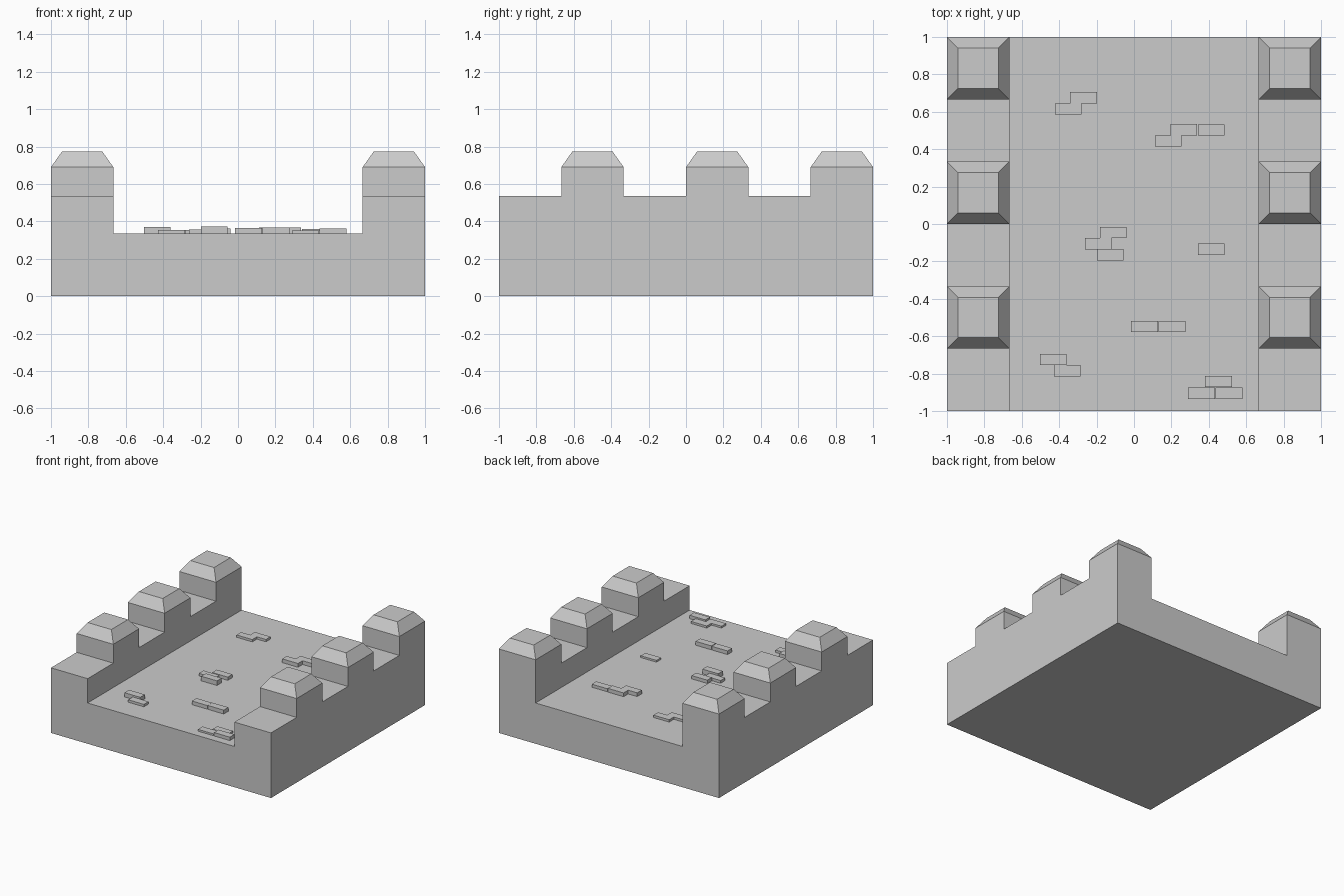
import bpy, bmesh

if "Cube" in bpy.data.objects:
    bpy.data.objects.remove(bpy.data.objects["Cube"])

FLOOR, WALL, MERLON, CAP = 0.335, 0.535, 0.69, 0.083
T = 1 / 3                     # wall thickness and merlon size


def add_object(name, bm):
    bmesh.ops.recalc_face_normals(bm, faces=bm.faces[:])
    mesh = bpy.data.meshes.new(name)
    bm.to_mesh(mesh)
    bm.free()
    obj = bpy.data.objects.new(name, mesh)
    bpy.context.collection.objects.link(obj)


def cut(bm, axis, pos):
    co = [0, 0, 0]
    no = [0, 0, 0]
    co[axis], no[axis] = pos, 1
    bmesh.ops.bisect_plane(bm, geom=bm.verts[:] + bm.edges[:] + bm.faces[:],
                           plane_co=co, plane_no=no)


def raise_faces(bm, faces, height):
    out = bmesh.ops.extrude_face_region(bm, geom=faces)["geom"]
    for v in (g for g in out if isinstance(g, bmesh.types.BMVert)):
        v.co.z = height


def top_faces(bm, z):
    bm.normal_update()
    return [f for f in bm.faces if f.normal.z > 0.9
            and abs(f.calc_center_median().z - z) < 1e-4]


# Rampart: walkway slab, side walls raised from it, merlons raised from walls
bm = bmesh.new()
bmesh.ops.create_cube(bm, size=2)
for v in bm.verts:
    v.co.z = FLOOR if v.co.z > 0 else 0
for x in (-1 + T, 1 - T):
    cut(bm, 0, x)
raise_faces(bm, [f for f in top_faces(bm, FLOOR)
                 if abs(f.calc_center_median().x) > 1 - T], WALL)
for i in range(1, 6):
    cut(bm, 1, -1 + i * T)
merlons = [f for f in top_faces(bm, WALL)
           if int((f.calc_center_median().y + 1) / T) % 2 == 1]
raise_faces(bm, merlons, MERLON)

# Sloped caps on the merlons
bmesh.ops.inset_individual(bm, faces=top_faces(bm, MERLON),
                           thickness=CAP, depth=CAP)
bmesh.ops.dissolve_limit(bm, angle_limit=0.01,
                         verts=bm.verts[:], edges=bm.edges[:])
add_object("rampart", bm)

# Raised paving bricks: left x, front y, top z
L, W = 0.143, 0.06
bricks = [(0.341, 0.472, 0.36), (-0.183, -0.075, 0.362), (-0.262, -0.135, 0.357),
          (-0.198, -0.195, 0.373), (0.342, -0.165, 0.35), (-0.015, -0.578, 0.365),
          (0.132, -0.578, 0.367), (-0.503, -0.755, 0.37), (-0.428, -0.815, 0.355),
          (0.38, -0.872, 0.352), (0.29, -0.935, 0.35), (0.437, -0.935, 0.363)]
# Staggered pairs joined into one stone
pairs = [(-0.423, 0.585, 0.354), (0.112, 0.414, 0.366)]


def add_stone(bm, outline, top):
    face = bm.faces.new([bm.verts.new((x, y, FLOOR)) for x, y in outline])
    raise_faces(bm, [face], top)


bm = bmesh.new()
for x, y, z in bricks:
    add_stone(bm, [(x, y), (x + L, y), (x + L, y + W), (x, y + W)], z)
for x, y, z in pairs:
    s = x + 0.082
    add_stone(bm, [(x, y), (x + L, y), (x + L, y + W), (s + L, y + W),
                   (s + L, y + 2 * W), (s, y + 2 * W), (s, y + W), (x, y + W)], z)
add_object("paving_bricks", bm)
